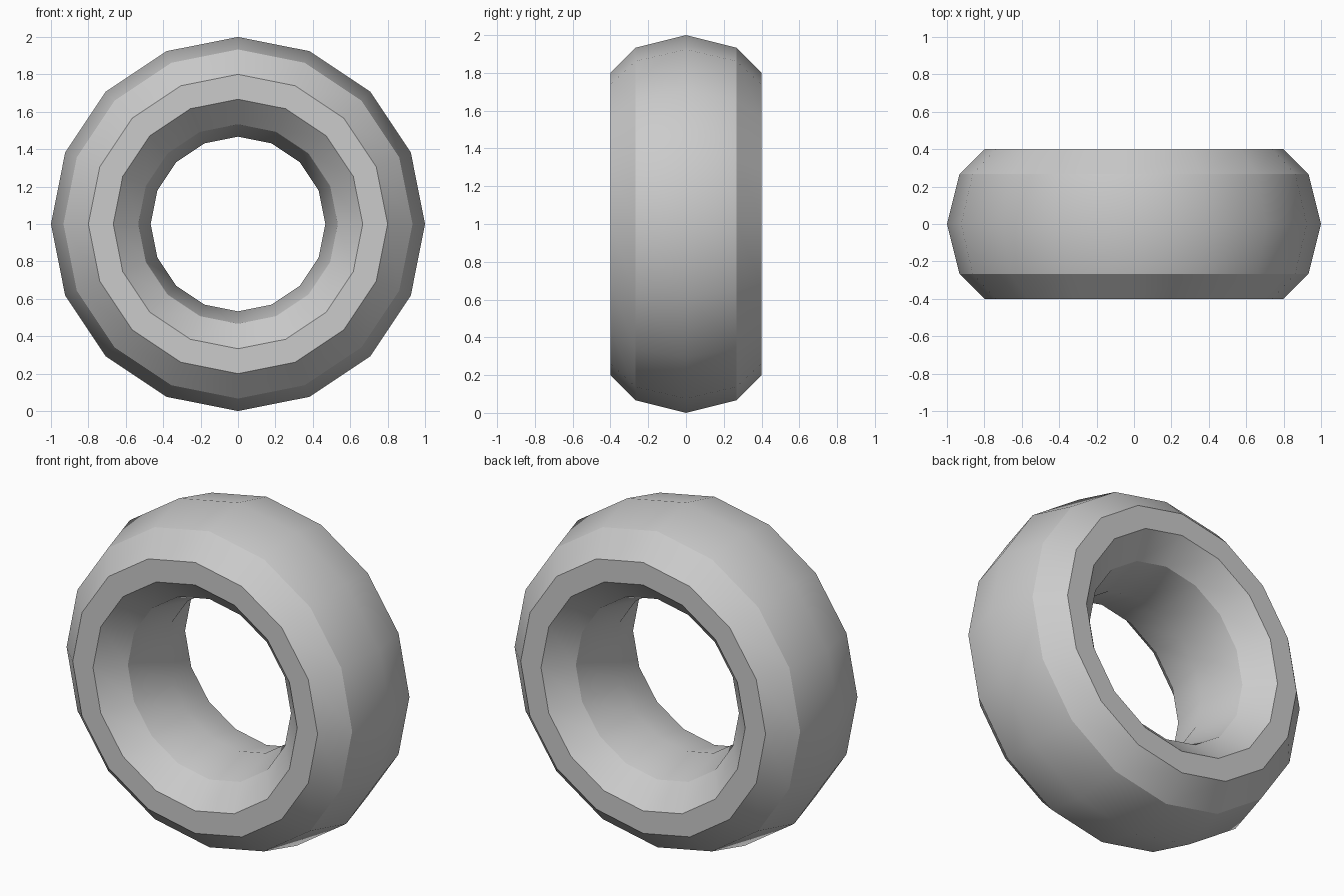
import bpy
import bmesh
from math import radians, tau
from mathutils import Vector

cube = bpy.data.objects.get("Cube")
if cube:
    bpy.data.objects.remove(cube, do_unlink=True)

SIDES = 16
CENTRE = Vector((0, 0, 1))

# One plain grey for the whole ring
grey = bpy.data.materials.new("plain grey")
grey.use_nodes = True
grey.diffuse_color = (0.6, 0.6, 0.6, 1)
grey.node_tree.nodes["Principled BSDF"].inputs["Base Color"].default_value = (0.6, 0.6, 0.6, 1)

# Cross-section as (radius, depth): rounded tread, flat walls, narrowing bore
half = [(0.8, 0.4), (0.933, 0.267)]
bore = [(0.467, 0), (0.533, 0.267), (0.667, 0.4)]
section = ([(r, -d) for r, d in half] + [(1, 0)] + half[::-1]
           + bore[::-1] + [(r, -d) for r, d in bore[1:]])
# Order: front wall, tread, back wall, bore
section = [(r, d) for r, d in section]

# Revolve the closed section around the depth axis
bm = bmesh.new()
verts = [bm.verts.new(CENTRE + Vector((0, d, r))) for r, d in section]
edges = [bm.edges.new((a, b)) for a, b in zip(verts, verts[1:] + verts[:1])]
bmesh.ops.spin(bm, geom=verts + edges, cent=CENTRE, axis=(0, 1, 0),
               angle=tau, steps=SIDES)
bmesh.ops.remove_doubles(bm, verts=bm.verts, dist=0.001)
bmesh.ops.recalc_face_normals(bm, faces=bm.faces)

mesh = bpy.data.meshes.new("tyre_ring")
bm.to_mesh(mesh)
bm.free()
mesh.materials.append(grey)
tyre = bpy.data.objects.new("tyre_ring", mesh)
bpy.context.collection.objects.link(tyre)

# Smooth tread and bore, with crisp shoulders
bpy.ops.object.select_all(action="DESELECT")
tyre.select_set(True)
bpy.context.view_layer.objects.active = tyre
bpy.ops.object.shade_smooth_by_angle(angle=radians(30))
